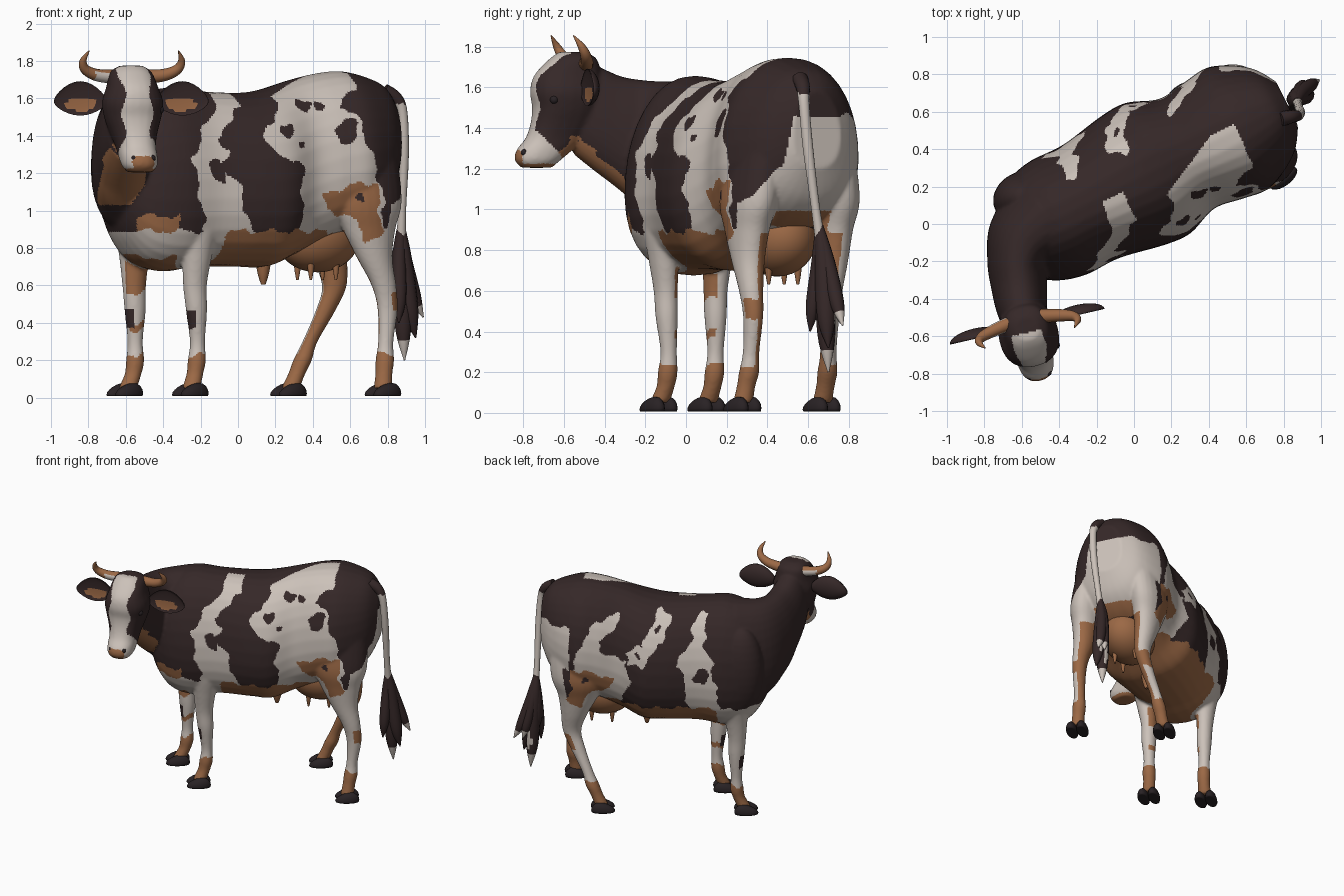
import bpy, bmesh, math
from mathutils import Vector, Matrix

if "Cube" in bpy.data.objects:
    bpy.data.objects.remove(bpy.data.objects["Cube"])

CREAM, DARK, BROWN, HOOF = range(4)
MATS = []
for nm, col in (("cream coat", (.60, .535, .485)), ("dark coat", (.036, .021, .021)),
                ("brown skin", (.33, .14, .06)), ("hoof black", (.022, .016, .018))):
    MATS.append(bpy.data.materials.new(nm))
    MATS[-1].diffuse_color = (*col, 1)
# body frame: x towards the tail, y towards the animal's right; head frame: -y is forward
BODY = Matrix.Translation((-.094, .188, 0)) @ Matrix.Rotation(math.radians(26.5), 4, 'Z')
HEAD = Matrix.Translation((-.575, -.53, 0)) @ Matrix.Rotation(math.radians(13), 4, 'Z')
BINV, HINV = BODY.inverted(), HEAD.inverted()
BROT, HROT = BINV.to_3x3(), HINV.to_3x3()

def spline(rows, n=6):
    """Catmull-Rom resampling of rows of numbers."""
    out = []
    for i in range(len(rows) - 1):
        q = (rows[max(i - 1, 0)], rows[i], rows[i + 1], rows[min(i + 2, len(rows) - 1)])
        for t in (k / n for k in range(n)):
            out.append(tuple(.5 * (2 * b + (c - a) * t + (2 * a - 5 * b + 4 * c - d) * t * t
                                   + (3 * b - a - 3 * c + d) * t ** 3) for a, b, c, d in zip(*q)))
    return out + [tuple(rows[-1])]

def circle(N, p, q):
    for t in (k * math.tau / N for k in range(N)):
        c, s = math.cos(t), math.sin(t)
        yield math.copysign(abs(c) ** p, c), math.copysign(abs(s) ** q, s), s

def loft(bm, rings):
    vs = [[bm.verts.new(p) for p in r] for r in rings]
    for r0, r1 in zip(vs, vs[1:]):
        for i in range(len(r0)):
            bm.faces.new((r0[i], r0[i - 1], r1[i - 1], r1[i]))
    bm.faces.new(vs[0])
    bm.faces.new(vs[-1][::-1])

def upright_loft(bm, rows):
    """Rows of x, y, top, bottom, half width: upright sections along a ground path."""
    rows, rings = spline(rows), []
    for i, (x, y, top, bot, hw) in enumerate(rows):
        p, q = rows[max(i - 1, 0)], rows[min(i + 1, len(rows) - 1)]
        d = Vector((q[0] - p[0], q[1] - p[1])).normalized()
        rings.append([(x - d.y * hw * c * (1 - .14 * s), y + d.x * hw * c * (1 - .14 * s),
                       (top + bot) / 2 + (top - bot) / 2 * z) for c, z, s in circle(32, .85, .92)])
    loft(bm, rings)

def level_loft(bm, rows, ang, p=1):
    """Rows of x, y, z, half length, half width: level sections stacked in height."""
    ca, sa = math.cos(ang), math.sin(ang)
    loft(bm, [[(x + ca * u * rl - sa * v * rs, y + sa * u * rl + ca * v * rs, z) for u, v, _ in circle(24, p, p)]
              for x, y, z, rl, rs in rows])

def paint(ob, colour):
    """Colour is a material number, a rule, or None when faces are already set."""
    me = ob.data
    if colour is not None:
        me.materials.clear()
    for m in ([MATS[colour]] if isinstance(colour, int) else MATS):
        me.materials.append(m)
    for f in me.polygons:
        f.use_smooth = True
        if callable(colour):
            f.material_index = colour(f.center, f.normal)

def add(name, me, colour):
    ob = bpy.data.objects.new(name, me)
    bpy.context.collection.objects.link(ob)
    paint(ob, colour)
    return ob

def finish(bm, name, colour=None):
    bmesh.ops.recalc_face_normals(bm, faces=bm.faces)
    me = bpy.data.meshes.new(name)
    bm.to_mesh(me)
    bm.free()
    return add(name, me, colour)

def ball(bm, matrix, scale, seg=20):
    bmesh.ops.create_uvsphere(bm, u_segments=seg, v_segments=seg // 2, radius=1,
                              matrix=matrix @ Matrix.Diagonal((*scale, 1)))

def tube(name, pts, colour):
    """Points of x, y, z, radius swept into a round tapering tube."""
    cu = bpy.data.curves.new(name, 'CURVE')
    cu.dimensions, cu.bevel_depth, cu.bevel_resolution, cu.use_fill_caps = '3D', 1, 4, True
    rows, sp = spline(pts), cu.splines.new('POLY')
    sp.points.add(len(rows) - 1)
    for p, r in zip(sp.points, rows):
        p.co, p.radius = (*r[:3], 1), max(r[3], .002)
    tmp = bpy.data.objects.new(name, cu)
    me = bpy.data.meshes.new_from_object(tmp)
    bpy.data.objects.remove(tmp)
    add(name, me, colour)

# coat patches in body length and height, for the left and right flank
LEFT = [[(-.12, 1.57), (-.06, 1.7), (.02, 1.7), (.03, 1.57), (-.09, 1.46), (-.165, 1.38), (-.11, 1.32), (-.15, 1.24),
         (-.065, 1.15), (-.04, 1.02), (.04, .87), (-.24, .86), (-.29, 1.08), (-.32, 1.28), (-.26, 1.4)],
        [(.36, 1.67), (.5, 1.8), (.74, 1.8), (.69, 1.66), (.575, 1.55), (.66, 1.5), (.74, 1.27), (.79, 1.11), (.8, .85),
         (.33, .86), (.3, 1.1), (.32, 1.24), (.16, 1.31), (.09, 1.4), (.235, 1.54), (.22, 1.62)]]
RIGHT = [[(-.12, 1.53), (-.15, 1.59), (-.22, 1.58), (-.2, 1.37), (-.27, 1.28), (-.27, 1.2), (-.32, 1.0), (-.31, .86),
          (-.12, .86), (-.065, 1.0), (-.085, 1.13), (-.01, 1.22), (-.065, 1.33), (-.11, 1.42)],
         [(.05, 1.57), (.08, 1.41), (.2, 1.3), (.2, 1.22), (.34, 1.22), (.37, 1.3), (.24, 1.38), (.19, 1.5), (.15, 1.59)],
         [(.4, 1.57), (.45, 1.46), (.56, 1.4), (.52, 1.27), (.36, 1.25), (.33, 1.05), (.45, .86), (.76, .86), (.75, 1.2),
          (.68, 1.38), (.58, 1.52)]]
THIGH = [(.46, 1.08), (.6, 1.14), (.77, 1.15), (.76, 1.03), (.8, .87), (.7, .84), (.61, .97), (.49, 1.0)]
SPOTS_L = [(.6, 1.42, .055, .07), (.37, 1.57, .05, .03), (.46, 1.55, .03, .025), (.24, 1.43, .05, .035),
           (.32, 1.35, .02, .02), (-.175, 1.21, .045, .06), (.66, 1.06, .022, .022)]
SPOTS_R = [(-.2, 1.15, .055, .06), (.13, 1.47, .02, .025), (.66, 1.06, .022, .022), (.28, 1.29, .02, .02)]

def inside(poly, x, z):
    hit = False
    for (x0, z0), (x1, z1) in zip(poly, poly[1:] + poly[:1]):
        if (z0 > z) != (z1 > z) and x < x0 + (z - z0) * (x1 - x0) / (z1 - z0):
            hit = not hit
    return hit

def head_colour(c, n):
    h, hn, z = HINV @ c, HROT @ n, c.z
    g = .03 - h.y
    if z < 1.225 or (z < 1.29 and g > .325):
        return BROWN if g > .1 or hn.z < -.3 else DARK
    if z < 1.4 and g > .25 + (z - 1.38) * 1.0:
        return CREAM
    if abs(h.x + .01) < .075 + .012 * math.sin(z * 30) and g > .08 and (hn.y < -.4 or z > 1.72):
        return CREAM
    return BROWN if z < 1.36 and hn.z < -.3 else DARK

def leg_colour(a, z, lx, inner):
    if z < .23 or (a > .3 and (inner > .1 or (.47 < z < .57 and lx > .1))):
        return BROWN
    if a < .2 and lx < -.5 and .38 < z < .48:
        return DARK
    return BROWN if a < .2 and inner > .4 and (.36 < z < .4 or .56 < z < .75) else CREAM

def coat(c, n):
    if c.y < -.44 and c.z > 1.1 and c.x < -.3:
        return head_colour(c, n)
    (a, s, z), ln = BINV @ c, BROT @ n
    wa = a + .012 * math.sin(33 * z + a * 9) + .006 * math.sin(71 * z)
    wz = z + .012 * math.sin(37 * a) + .006 * math.sin(83 * a)
    if any(((wa - x) / rx) ** 2 + ((wz - y) / rz) ** 2 < 1 for x, y, rx, rz in (SPOTS_L if s < 0 else SPOTS_R)):
        return DARK
    if abs(s) > .17 and inside(THIGH, wa, wz) and ln.y * s > 0:
        return BROWN
    if wz < .89:
        for rows in LEGS:
            r = min(rows, key=lambda q: abs(q[2] - z))
            if math.hypot(c.x - r[0], c.y - r[1]) < 1.35 * r[3] + .01:
                return leg_colour(a, wz, ln.x, -math.copysign(ln.y, ln.y * s))
        return CREAM if a < -.3 and wz > .75 else BROWN
    if a < -.4 and wz < .97 and c.x > -.54 and n.y < -.2:
        return BROWN
    if a < -.5 and c.y < -.15 and z > 1.03 and n.z < -.42:
        return BROWN
    if a > .78 and ln.x > .3:                       # back of the thighs
        if abs(s) < .15 and wz < 1.0:
            return BROWN
        ramp = 1.2 + .9 * (s + .17) if s < -.17 else min(1.2 + 6 * (s + .17), 1.46)
        if wz < ramp:
            return CREAM
    if s < min(-.13 + .5 * (a - .26), .03) and inside(LEFT[1], wa, wz):
        return CREAM
    if s < -.03 and inside(LEFT[0], wa, wz):
        return CREAM
    return CREAM if s > .1 and any(inside(p, wa, wz) for p in RIGHT) else DARK

# torso, neck, head and legs fused into one smooth skin
bm = bmesh.new()
torso = [(-.66, 1.30, .98, .10), (-.60, 1.46, .84, .22), (-.50, 1.59, .72, .295), (-.35, 1.655, .675, .335),
         (-.15, 1.64, .70, .335), (.1, 1.63, .70, .38), (.25, 1.65, .70, .385), (.42, 1.70, .77, .325),
         (.58, 1.735, .84, .345), (.72, 1.745, .88, .36), (.85, 1.715, .95, .31), (.95, 1.67, 1.05, .235),
         (1.02, 1.58, 1.2, .13)]
upright_loft(bm, [(*(BODY @ Vector((a, 0, 0))).xy, t, b, w) for a, t, b, w in torso])
upright_loft(bm, [(-.45, .03, 1.645, .80, .27), (-.575, -.08, 1.63, .87, .215), (-.62, -.20, 1.635, .98, .165),
                  (-.615, -.32, 1.655, 1.09, .15), (-.60, -.45, 1.71, 1.19, .135), (-.585, -.55, 1.73, 1.27, .11)])
ball(bm, BODY @ Matrix.Translation((-.47, .19, 1.16)), (.16, .13, .34), 32)
head = [(1.775, .62, .50, .06), (1.74, .67, .44, .11), (1.66, .745, .42, .135), (1.58, .765, .42, .16),
        (1.50, .755, .43, .15), (1.42, .765, .45, .125), (1.35, .79, .50, .105), (1.29, .835, .56, .10),
        (1.24, .84, .62, .092), (1.205, .81, .66, .065)]
level_loft(bm, [(-.58 + .27 * ((f + b) / 2 - .53), -(f + b) / 2, z, (f - b) / 2, w) for z, f, b, w in spline(head)],
           math.radians(-77), .85)
HEIGHT = (1.3, 1.05, .9, .75, .6, .47, .3, .2, .13, .05)
FRONT_R = [(.12, .06), (.12, .09), (.105, .088), (.082, .072), (.065, .058), (.058, .054), (.041, .041), (.049, .049),
           (.045, .045), (.05, .05)]
REAR_R = [(.21, .12), (.205, .125), (.15, .10), (.10, .078), (.068, .058), (.055, .048), (.041, .041), (.05, .05),
          (.046, .046), (.05, .05)]
PATHS = [([(-.26, -.13), (-.22, -.135), (-.21, -.12), (-.22, -.11), (-.23, -.10), (-.222, -.095), (-.217, -.085),
           (-.22, -.09), (-.23, -.10), (-.25, -.13)], FRONT_R),
         ([(-.52, .20), (-.55, .19), (-.555, .175), (-.555, .155), (-.555, .145), (-.55, .145), (-.55, .145),
           (-.55, .14), (-.56, .13), (-.59, .105)], FRONT_R),
         ([(.657, .339), (.684, .308), (.70, .30), (.73, .305), (.78, .32), (.80, .33), (.79, .32), (.785, .31),
           (.78, .295), (.775, .28)], REAR_R),
         ([(.479, .687), (.455, .71), (.46, .71), (.49, .715), (.515, .71), (.47, .705), (.385, .70), (.345, .695),
           (.315, .685), (.28, .67)], REAR_R)]
LEGS = [spline([(*p, z, *r) for p, z, r in zip(path, HEIGHT, rad)]) for path, rad in PATHS]
for rows in LEGS:
    level_loft(bm, rows, math.radians(26.5))
body = finish(bm, "body", DARK)
body.modifiers.new("fuse", 'REMESH').voxel_size = .01
body.modifiers.new("soften", 'SMOOTH').iterations = 8
body.data = bpy.data.meshes.new_from_object(body.evaluated_get(bpy.context.evaluated_depsgraph_get()))
body.modifiers.clear()
paint(body, coat)

# cloven hooves, sloping down to the toe
for nm, x, y in (("front_left", -.255, -.135), ("front_right", -.605, .10), ("rear_left", .775, .277),
                 ("rear_right", .27, .667)):
    bm = bmesh.new()
    for side in (-1, 1):
        ball(bm, Matrix.Translation((0, side * .039, .02)), (.088, .042, .056))
    for v in bm.verts:
        v.co.z = max(v.co.z * (1 + 3 * min(v.co.x, .05)), .008)
    bm.transform(Matrix.Translation((x, y, 0)) @ Matrix.Rotation(math.atan2(.6, .8), 4, 'Z'))
    finish(bm, nm + "_hoof", HOOF)

# udder and teats
bm = bmesh.new()
ball(bm, BODY @ Matrix.Translation((.58, 0, .86)), (.235, .185, .19), 32)
finish(bm, "udder", BROWN)
for i, (a, s, z, r) in enumerate(((.5, .08, .74, .022), (.5, -.08, .74, .022), (.65, .08, .74, .022),
                                  (.65, -.08, .74, .022), (.256, 0, .715, .04))):
    x, y, _ = BODY @ Vector((a, s, 0))
    tube("teat_%d" % (i + 1), [(x, y, z, r), (x, y, z - .06, r * .7), (x, y, z - .11, r * .3)], BROWN)

# ears, horns, eyes and nostrils
for side, nm in ((-1, "right"), (1, "left")):
    bm = bmesh.new()
    ball(bm, Matrix(), (1, 1, 1), 28)
    for f in bm.faces:
        t, d, w = f.calc_center_median()
        f.material_index = BROWN if d < 0 and ((t + .05) / .6) ** 2 + ((w + .32) / .42) ** 2 < 1 else DARK
    for v in bm.verts:
        t, d, w = v.co
        d = .055 * d if d > 0 else -.012 * d
        v.co = HEAD @ Vector((side * (.28 + .145 * t), -.02 + d, 1.6 + .092 * w * (1 - .3 * t * t) - .015 * t * t))
    finish(bm, nm + "_ear")
    horn = [(.08, .02, 1.715, .038), (.185, 0, 1.725, .033), (.252, -.02, 1.755, .027), (.27, -.045, 1.80, .019),
            (.245, -.08, 1.855, .003)]
    tube(nm + "_horn", [(*(HEAD @ Vector((side * l, y, z))), r) for l, y, z, r in horn],
         lambda c, n: CREAM if -.2 < (HINV @ c).x < 0 and n.z < .3 else BROWN)
    for part, p, r in (("eye", (.122, -.15, 1.54), .022), ("nostril", (.05, -.284, 1.28), .018)):
        bm = bmesh.new()
        ball(bm, HEAD @ Matrix.Translation((side * p[0] + .005, p[1], p[2])), (r, r, r), 14)
        finish(bm, nm + "_" + part, HOOF)

# tail and tuft of hair locks
tube("tail", [(.78, .56, 1.64, .04), (.845, .575, 1.6, .035), (.88, .58, 1.52, .027), (.888, .60, 1.3, .026),
              (.878, .635, 1.02, .022), (.872, .66, .85, .026)], lambda c, n: DARK if c.z > 1.57 else CREAM)
for i, (x, y, z, r) in enumerate(((.89, .70, .2, .045), (.86, .61, .40, .035), (.99, .77, .43, .035),
                                  (.95, .70, .32, .045), (.92, .76, .44, .035), (.85, .67, .5, .04))):
    tube("tail_lock_%d" % (i + 1), [(.872, .655, .92, .02), (.865 + .25 * (x - .87), .665 + .3 * (y - .66), .74, r),
         (.87 + .62 * (x - .87), .66 + .75 * (y - .66), .26 + .65 * z, r), (x, y, z, .004)],
         lambda c, n: CREAM if c.z < .31 or (c.z < .5 and c.y > .73) else DARK)

for m in bpy.data.materials:
    if m.users and not m.is_grease_pencil:
        m.use_nodes = True
        m.node_tree.nodes["Principled BSDF"].inputs["Base Color"].default_value = m.diffuse_color
